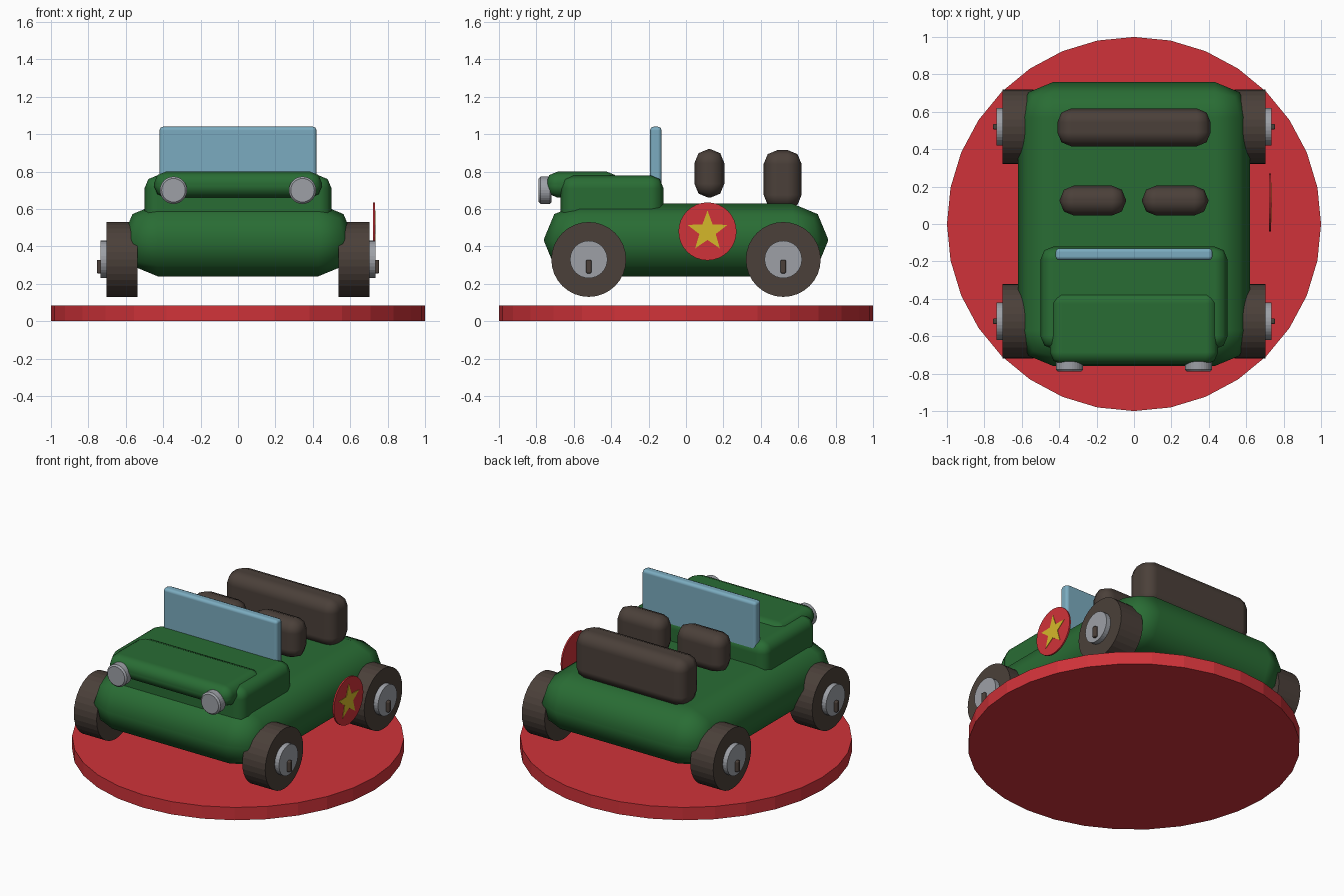
import bpy, bmesh, math
from mathutils import Matrix, Vector

if "Cube" in bpy.data.objects:
    bpy.data.objects.remove(bpy.data.objects["Cube"])


def material(name, srgb):
    mat = bpy.data.materials.new(name)
    mat.use_nodes = True
    colour = [(c / 255) ** 2.2 for c in srgb] + [1]
    mat.diffuse_color = colour
    mat.node_tree.nodes["Principled BSDF"].inputs["Base Color"].default_value = colour
    return mat


red = material("red", (207, 54, 60))
green = material("green", (45, 108, 55))
brown = material("dark brown", (76, 66, 60))
grey = material("light grey", (156, 159, 165))
blue = material("pale blue", (122, 170, 190))
yellow = material("yellow", (212, 182, 46))


def finish(bm, name, mat, smooth=False):
    bmesh.ops.recalc_face_normals(bm, faces=bm.faces)
    mesh = bpy.data.meshes.new(name)
    bm.to_mesh(mesh)
    bm.free()
    for poly in mesh.polygons:
        poly.use_smooth = smooth
    mesh.materials.append(mat)
    obj = bpy.data.objects.new(name, mesh)
    bpy.context.scene.collection.objects.link(obj)
    return obj


def rounded_box(name, mat, low, high, bevel, segments=2):
    """Box between two corners with evenly rounded edges."""
    low, high = Vector(low), Vector(high)
    bm = bmesh.new()
    bmesh.ops.create_cube(bm, size=1)
    bmesh.ops.scale(bm, vec=high - low, verts=bm.verts)
    bmesh.ops.translate(bm, vec=(low + high) / 2, verts=bm.verts)
    obj = finish(bm, name, mat, True)
    mod = obj.modifiers.new("Rounded edges", "BEVEL")
    mod.width = bevel
    mod.segments = segments
    mod.limit_method = 'NONE'
    mod.harden_normals = True
    return obj


def cylinder(name, mat, radius, depth, centre, axis="Z", sides=32):
    """Faceted cylinder lying along the given axis."""
    bm = bmesh.new()
    turn = {"X": Matrix.Rotation(math.pi / 2, 4, 'Y'),
            "Y": Matrix.Rotation(math.pi / 2, 4, 'X'),
            "Z": Matrix.Identity(4)}[axis]
    bmesh.ops.create_cone(bm, cap_ends=True, segments=sides, radius1=radius,
                          radius2=radius, depth=depth,
                          matrix=Matrix.Translation(centre) @ turn)
    return finish(bm, name, mat)


# Round stand
cylinder("stand", red, 1, 0.085, (0, 0, 0.0425))

# Bodywork
rounded_box("body", green, (-0.62, -0.76, 0.24), (0.62, 0.76, 0.628), 0.19)
rounded_box("hood", green, (-0.5, -0.67, 0.5), (0.5, -0.12, 0.78), 0.07)
rounded_box("hood_front", green, (-0.45, -0.75, 0.66), (0.45, -0.36, 0.8), 0.065)
rounded_box("windscreen", blue, (-0.42, -0.193, 0.6), (0.42, -0.13, 1.04), 0.02)

# Seats
rounded_box("rear_seat", brown, (-0.41, 0.415, 0.6), (0.41, 0.618, 0.915), 0.075)
for side, label in ((1, "left"), (-1, "right")):
    x = side * 0.22
    rounded_box(label + "_front_seat", brown, (x - 0.177, 0.045, 0.66),
                (x + 0.177, 0.205, 0.92), 0.075)

    # Headlights
    lamp = cylinder(label + "_headlight", grey, 0.073, 0.07, (side * 0.345, -0.753, 0.7), "Y")
    rim = lamp.modifiers.new("Rim", "BEVEL")
    rim.width = 0.01
    rim.limit_method = 'ANGLE'

    # Wheels, hubs and centre nubs
    for y, end in ((-0.52, "front"), (0.52, "rear")):
        name = f"{label}_{end}_"
        cylinder(name + "wheel", brown, 0.2, 0.168, (side * 0.62, y, 0.33), "X")
        cylinder(name + "hub", grey, 0.1, 0.06, (side * 0.706, y, 0.33), "X")
        x = side * 0.738
        rounded_box(name + "nub", brown, (x - 0.017, y - 0.015, 0.255),
                    (x + 0.017, y + 0.015, 0.328), 0.008)

# Side badge with a star plate
badge_y, badge_z = 0.115, 0.48
cylinder("badge", red, 0.155, 0.01, (0.728, badge_y, badge_z), "X")
bm = bmesh.new()
points = []
for i in range(10):
    radius = 0.046 if i % 2 else 0.112
    angle = i * math.pi / 5
    points.append(bm.verts.new((0.732, badge_y + radius * math.sin(angle),
                                badge_z + radius * math.cos(angle))))
face = bm.faces.new(points)
made = bmesh.ops.extrude_face_region(bm, geom=[face])["geom"]
bmesh.ops.translate(bm, vec=(0.004, 0, 0),
                    verts=[v for v in made if isinstance(v, bmesh.types.BMVert)])
finish(bm, "badge_star", yellow)
